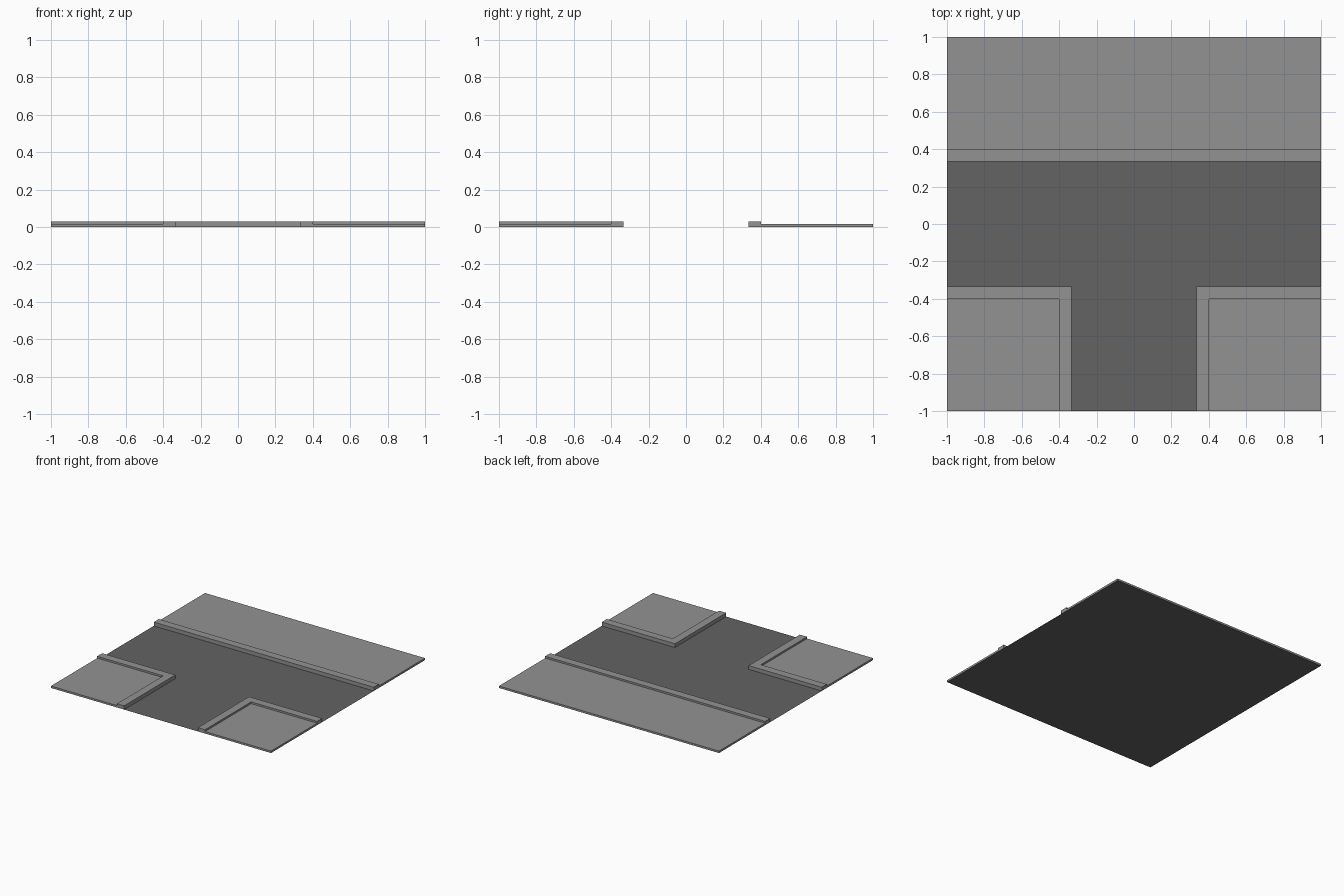
import bpy, bmesh

if "Cube" in bpy.data.objects:
    bpy.data.objects.remove(bpy.data.objects["Cube"])

ROAD, KERB = 0.335, 0.4        # half width of road, outer edge of kerb
WALK_H, KERB_H = 0.016, 0.031  # heights


def material(name, v):
    m = bpy.data.materials.new(name)
    m.diffuse_color = (v, v, v, 1)
    m.use_nodes = True
    m.node_tree.nodes["Principled BSDF"].inputs["Base Color"].default_value = m.diffuse_color
    return m


asphalt = material("dark grey asphalt", 0.125)
concrete = material("light grey concrete", 0.29)


def slab(name, outline, top, bases, mat):
    """Top face plus a wall under each edge, down to its base (None = no wall)."""
    bm = bmesh.new()
    n = len(outline)
    bm.faces.new([bm.verts.new((x, y, top)) for x, y in outline])
    for i, base in enumerate(bases):
        if base is None:
            continue
        (x0, y0), (x1, y1) = outline[i], outline[(i + 1) % n]
        bm.faces.new([bm.verts.new(c) for c in
                      ((x0, y0, base), (x1, y1, base), (x1, y1, top), (x0, y0, top))])
    bmesh.ops.remove_doubles(bm, verts=bm.verts, dist=1e-5)
    me = bpy.data.meshes.new(name)
    bm.to_mesh(me)
    bm.free()
    me.materials.append(mat)
    ob = bpy.data.objects.new(name, me)
    bpy.context.collection.objects.link(ob)
    return ob


def mirror_x(ob):
    ob.modifiers.new("mirror", 'MIRROR').use_axis = (True, False, False)


# road surface, also the underside of the whole tile
slab("road", [(-1, -1), (1, -1), (1, 1), (-1, 1)], 0, [], asphalt)

# straight pavement and kerb along the back
slab("back_pavement", [(-1, KERB), (1, KERB), (1, 1), (-1, 1)],
     WALK_H, [None, 0, 0, 0], concrete)
slab("back_kerb", [(-1, ROAD), (1, ROAD), (1, KERB), (-1, KERB)],
     KERB_H, [0, 0, WALK_H, 0], concrete)

# front corner pavements and L-shaped kerbs, mirrored left
mirror_x(slab("corner_pavement", [(KERB, -1), (1, -1), (1, -KERB), (KERB, -KERB)],
              WALK_H, [0, 0, None, None], concrete))
mirror_x(slab("corner_kerb",
              [(ROAD, -1), (KERB, -1), (KERB, -KERB), (1, -KERB), (1, -ROAD), (ROAD, -ROAD)],
              KERB_H, [0, WALK_H, WALK_H, 0, 0, 0], concrete))
